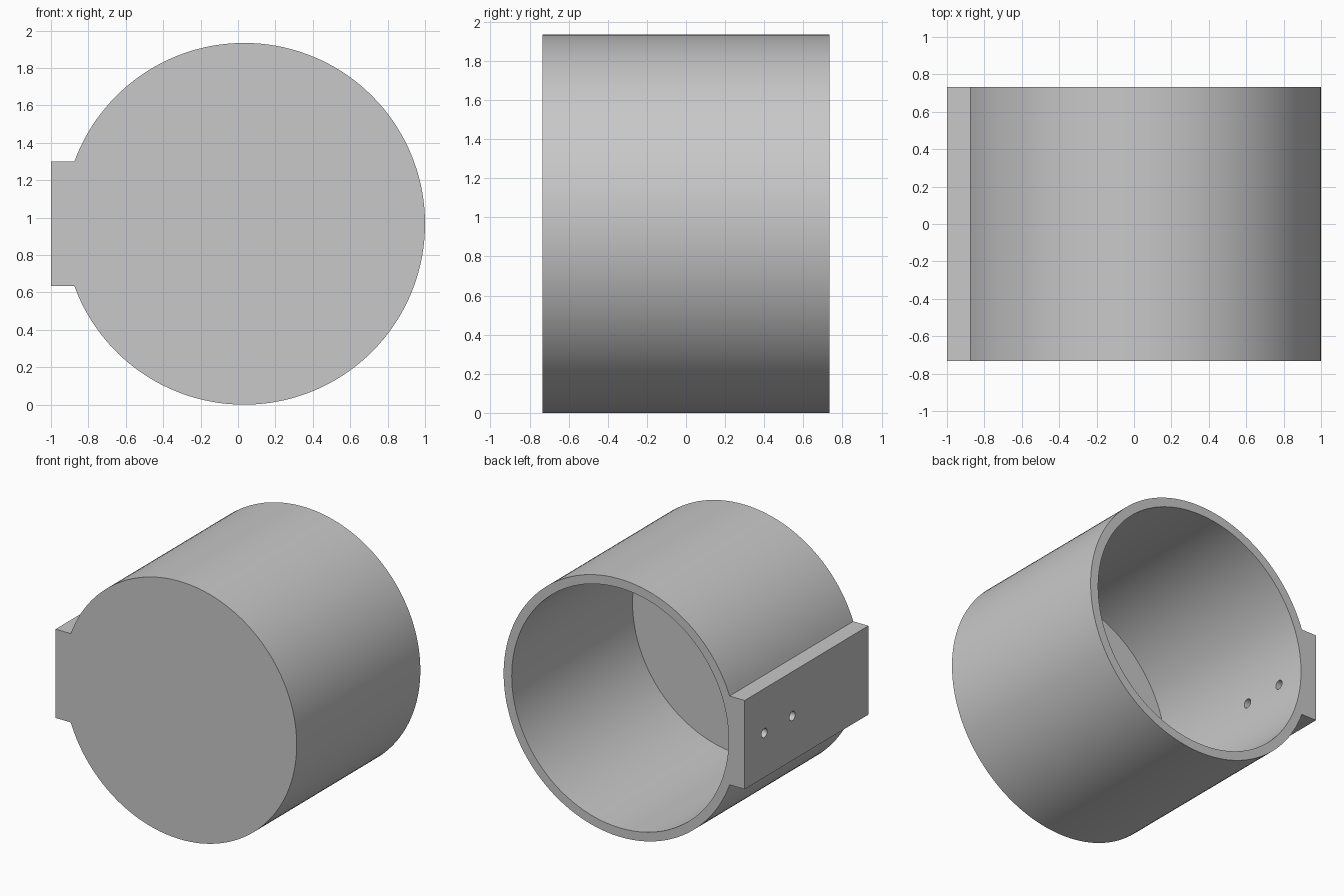
import bpy, bmesh, math
from mathutils import Matrix, Vector

if "Cube" in bpy.data.objects:
    bpy.data.objects.remove(bpy.data.objects["Cube"])

R_OUT, R_IN, DEPTH, FLOOR = 0.967, 0.9, 1.466, 0.034
PAD_HALF, HOLE_R = 0.333, 0.034
CX, CZ = 1 - R_OUT, R_OUT
FRONT, BACK = -DEPTH / 2, DEPTH / 2

grey = bpy.data.materials.new("plain grey")
grey.use_nodes = True
colour = (0.58, 0.58, 0.58, 1)
grey.diffuse_color = colour
grey.node_tree.nodes["Principled BSDF"].inputs["Base Color"].default_value = colour


def make_object(name, bm):
    bmesh.ops.recalc_face_normals(bm, faces=bm.faces)
    mesh = bpy.data.meshes.new(name)
    bm.to_mesh(mesh)
    bm.free()
    mesh.materials.append(grey)
    obj = bpy.data.objects.new(name, mesh)
    bpy.context.collection.objects.link(obj)
    return obj


def cylinder(name, radius, length, centre, axis, segments):
    bm = bmesh.new()
    turn = Matrix.Rotation(math.pi / 2, 4, axis)
    bmesh.ops.create_cone(bm, cap_ends=True, segments=segments, radius1=radius,
                          radius2=radius, depth=length,
                          matrix=Matrix.Translation(centre) @ turn)
    return make_object(name, bm)


def activate(obj):
    bpy.ops.object.select_all(action='DESELECT')
    obj.select_set(True)
    bpy.context.view_layer.objects.active = obj


def cut(obj, cutter):
    cutter.hide_render = True
    mod = obj.modifiers.new("cut", 'BOOLEAN')
    mod.operation = 'DIFFERENCE'
    mod.solver = 'EXACT'
    mod.object = cutter
    activate(obj)
    bpy.ops.object.modifier_apply(modifier=mod.name)
    bpy.data.objects.remove(cutter)


# Cup outline: a long arc closed by the rectangular mounting pad
steps = 128
start = math.pi - math.asin(PAD_HALF / R_OUT)
angles = [start - 2 * start * i / steps for i in range(steps + 1)]
outline = [(CX + R_OUT * math.cos(a), CZ + R_OUT * math.sin(a)) for a in angles]
outline += [(-1, CZ - PAD_HALF), (-1, CZ + PAD_HALF)]

bm = bmesh.new()
face = bm.faces.new([bm.verts.new((x, FRONT, z)) for x, z in outline])
side = bmesh.ops.extrude_face_region(bm, geom=[face], use_keep_orig=True)
moved = [g for g in side["geom"] if isinstance(g, bmesh.types.BMVert)]
bmesh.ops.translate(bm, verts=moved, vec=(0, DEPTH, 0))
cup = make_object("cup_with_mounting_pad", bm)

# Bore, open at the back with a thin front floor
bore_end = BACK + 0.2
bore_start = FRONT + FLOOR
cut(cup, cylinder("bore_cutter", R_IN, bore_end - bore_start,
                  Vector((CX, (bore_end + bore_start) / 2, CZ)), 'X', 128))

# Two screw holes through the pad
for y in (0.5, 0.167):
    cut(cup, cylinder("screw_hole_cutter", HOLE_R, 0.6, Vector((-1, y, CZ)), 'Y', 32))

activate(cup)
bpy.ops.object.shade_smooth_by_angle(angle=math.radians(30))
# Keep the pad corners crisp where they meet the round wall
for poly in cup.data.polygons:
    if abs(poly.normal.y) > 0.99:
        poly.use_smooth = False
